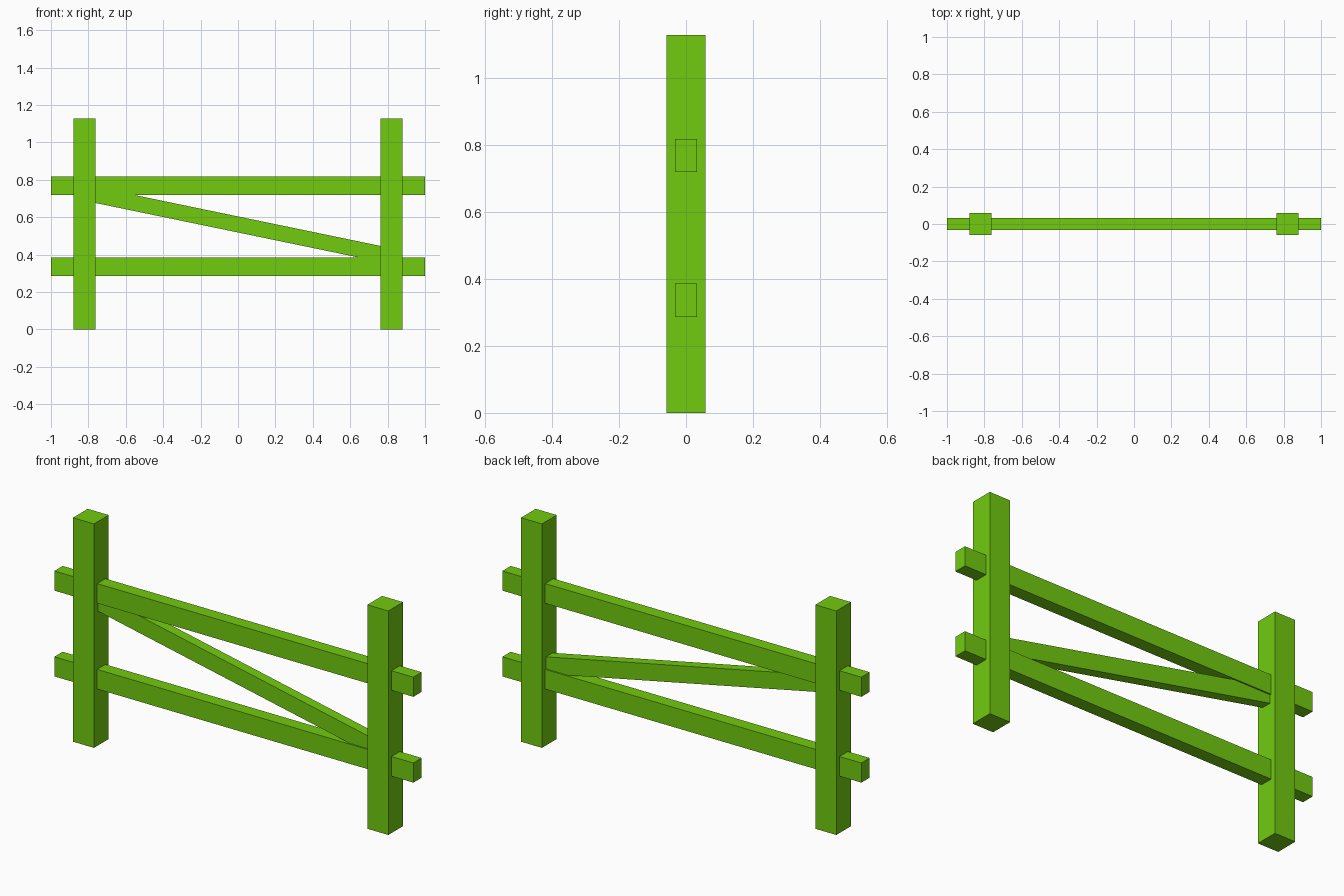
import bpy
import math

if "Cube" in bpy.data.objects:
    bpy.data.objects.remove(bpy.data.objects["Cube"], do_unlink=True)

# Single flat paint colour
green = bpy.data.materials.new("leaf_green")
green.use_nodes = True
colour = (0.168, 0.597, 0.005, 1)
green.diffuse_color = colour
green.node_tree.nodes["Principled BSDF"].inputs["Base Color"].default_value = colour


def beam(name, size, location, tilt=0.0):
    """Add a square-edged timber, optionally tilted about the y axis."""
    bpy.ops.mesh.primitive_cube_add(size=1, location=location, rotation=(0, tilt, 0))
    obj = bpy.context.object
    obj.name = name
    obj.scale = size
    bpy.ops.object.transform_apply(location=False, rotation=False, scale=True)
    obj.data.materials.append(green)
    return obj


# Upright posts
post_height = 1.128
for side, x in (("left", 0.82), ("right", -0.82)):
    beam(side + "_post", (0.117, 0.117, post_height), (x, 0, post_height / 2))

# Horizontal rails running through both posts
for level, z in (("lower", 0.336), ("upper", 0.768)):
    beam(level + "_rail", (2, 0.066, 0.099), (0, 0, z))

# Slimmer diagonal brace, ending inside the posts
slope = math.atan(0.207)
beam("diagonal_brace", (1.64, 0.052, 0.084), (0, 0, 0.561), slope)
